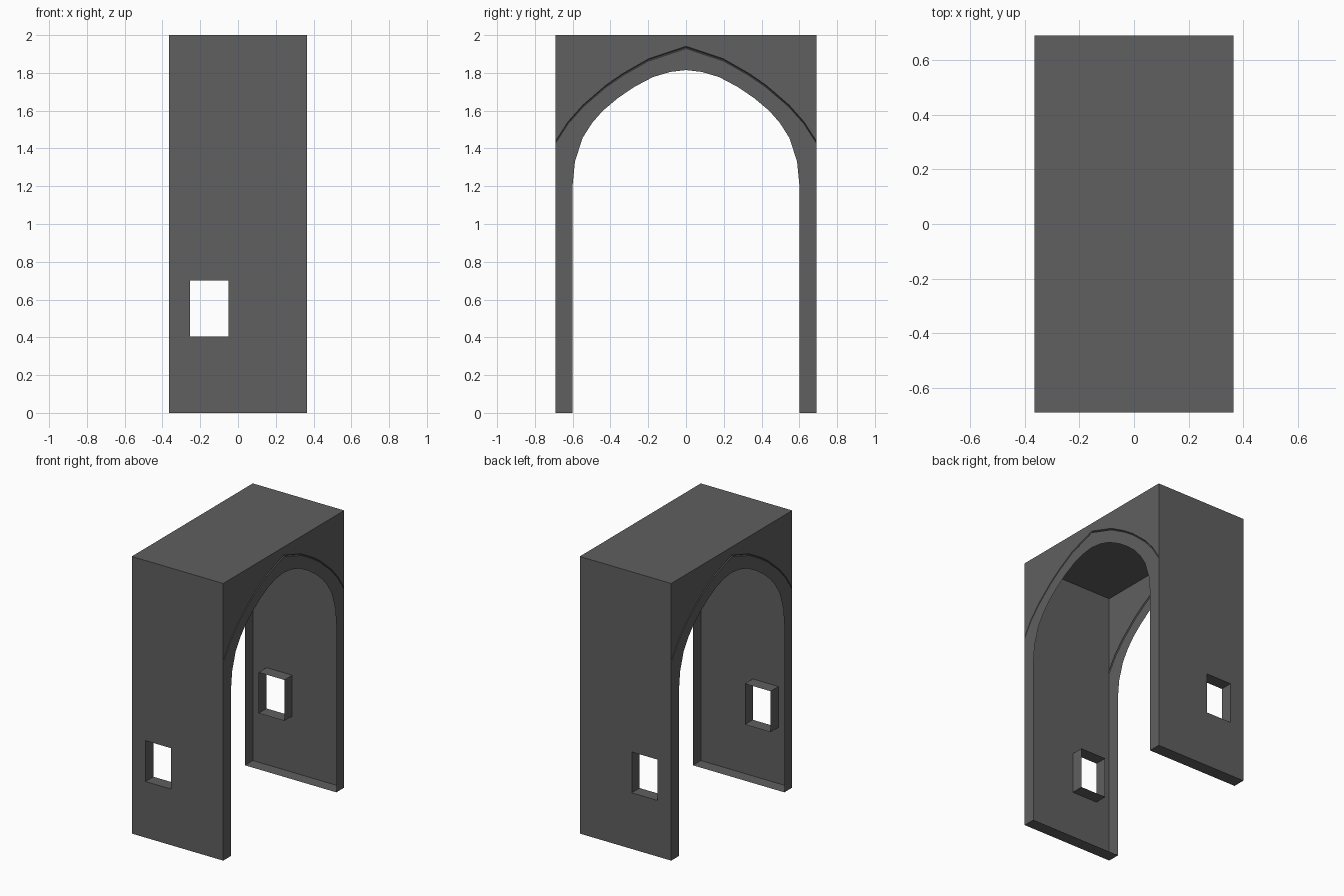
import bpy
from mathutils import Vector

cube = bpy.data.objects.get("Cube")
if cube:
    bpy.data.objects.remove(cube, do_unlink=True)

# Overall half sizes, jamb line and window bounds
HX, HY, TOP = 0.365, 0.69, 2.0
JAMB = 0.6
WX0, WX1, WZ0, WZ1 = -0.255, -0.05, 0.405, 0.7

stone = bpy.data.materials.new("dark_grey_stone")
GREY = (0.115, 0.115, 0.115, 1)
stone.diffuse_color = GREY
stone.use_nodes = True
shader = next(n for n in stone.node_tree.nodes if n.type == 'BSDF_PRINCIPLED')
shader.inputs["Base Color"].default_value = GREY
shader.inputs["Roughness"].default_value = 0.9


def sheet(name, faces):
    """Make an object from (corner list, facing direction) pairs."""
    verts, polys = [], []
    for corners, facing in faces:
        pts = [Vector(p) for p in corners]
        normal = Vector()
        for a, b in zip(pts, pts[1:] + pts[:1]):
            normal += a.cross(b)
        if normal.dot(Vector(facing)) < 0:
            pts.reverse()
        polys.append(range(len(verts), len(verts) + len(pts)))
        verts += pts
    mesh = bpy.data.meshes.new(name)
    mesh.from_pydata(verts, [], [list(p) for p in polys])
    mesh.materials.append(stone)
    obj = bpy.data.objects.new(name, mesh)
    bpy.context.collection.objects.link(obj)
    return obj


def mirrored(half):
    """Extend a half curve ending on the centre line across to the other side."""
    return half + [(-y, z) for y, z in reversed(half[:-1])]


# Arch opening and the crease above it, as (y, z)
opening = mirrored([(JAMB, 0), (JAMB, 1.21), (.588, 1.33), (.548, 1.455), (.497, 1.535),
                    (.44, 1.6), (.36, 1.667), (.275, 1.725), (.175, 1.778),
                    (.085, 1.805), (0, 1.815)])
crease = mirrored([(HY, 1.435), (.67, 1.465), (.625, 1.535), (.545, 1.625),
                   (.423, 1.73), (.333, 1.792), (.2, 1.868), (0, 1.935)])
low = [(y, z - 0.006) for y, z in crease]
high = [(y, z + 0.006) for y, z in crease]

# End walls: arch band, folded crease and spandrel
for side, label in ((1, "left"), (-1, "right")):
    x, out = side * HX, (side, 0, 0)

    def at(points, depth=0):
        return [(x - side * depth, y, z) for y, z in points]

    band = at([(HY, 0)] + opening + [(-HY, 0)] + low[::-1])
    spandrel = at([(HY, TOP)] + high + [(-HY, TOP)])
    sheet(label + "_arch_band", [(band, out)])
    sheet(label + "_spandrel", [(spandrel, out)])
    fold = []
    inner = at(crease, 0.008)
    for rim in (at(low), at(high)):
        for i in range(len(inner) - 1):
            fold.append(([rim[i], rim[i + 1], inner[i + 1], inner[i]], out))
    sheet(label + "_arch_crease", fold)

# Side walls with a window, its reveal and the wall foot
xs, zs = (-HX, WX0, WX1, HX), (0, WZ0, WZ1, TOP)
for side, label in ((-1, "front"), (1, "back")):
    y, yi = side * HY, side * JAMB
    panels = []
    for i in range(3):
        for j in range(3):
            if (i, j) != (1, 1):
                a, b, c, d = xs[i], xs[i + 1], zs[j], zs[j + 1]
                panels.append(([(a, y, c), (b, y, c), (b, y, d), (a, y, d)], (0, side, 0)))
    sheet(label + "_wall", panels)

    ring = [(WX0, WZ0), (WX1, WZ0), (WX1, WZ1), (WX0, WZ1)]
    reveal = []
    for (ax, az), (bx, bz) in zip(ring, ring[1:] + ring[:1]):
        facing = ((WX0 + WX1 - ax - bx), 0, (WZ0 + WZ1 - az - bz))
        reveal.append(([(ax, y, az), (bx, y, bz), (bx, yi, bz), (ax, yi, az)], facing))
    sheet(label + "_window_reveal", reveal)

    sheet(label + "_wall_foot",
          [([(-HX, y, 0), (HX, y, 0), (HX, yi, 0), (-HX, yi, 0)], (0, 0, -1))])

# Flat roof
sheet("roof", [([(-HX, -HY, TOP), (HX, -HY, TOP), (HX, HY, TOP), (-HX, HY, TOP)], (0, 0, 1))])
